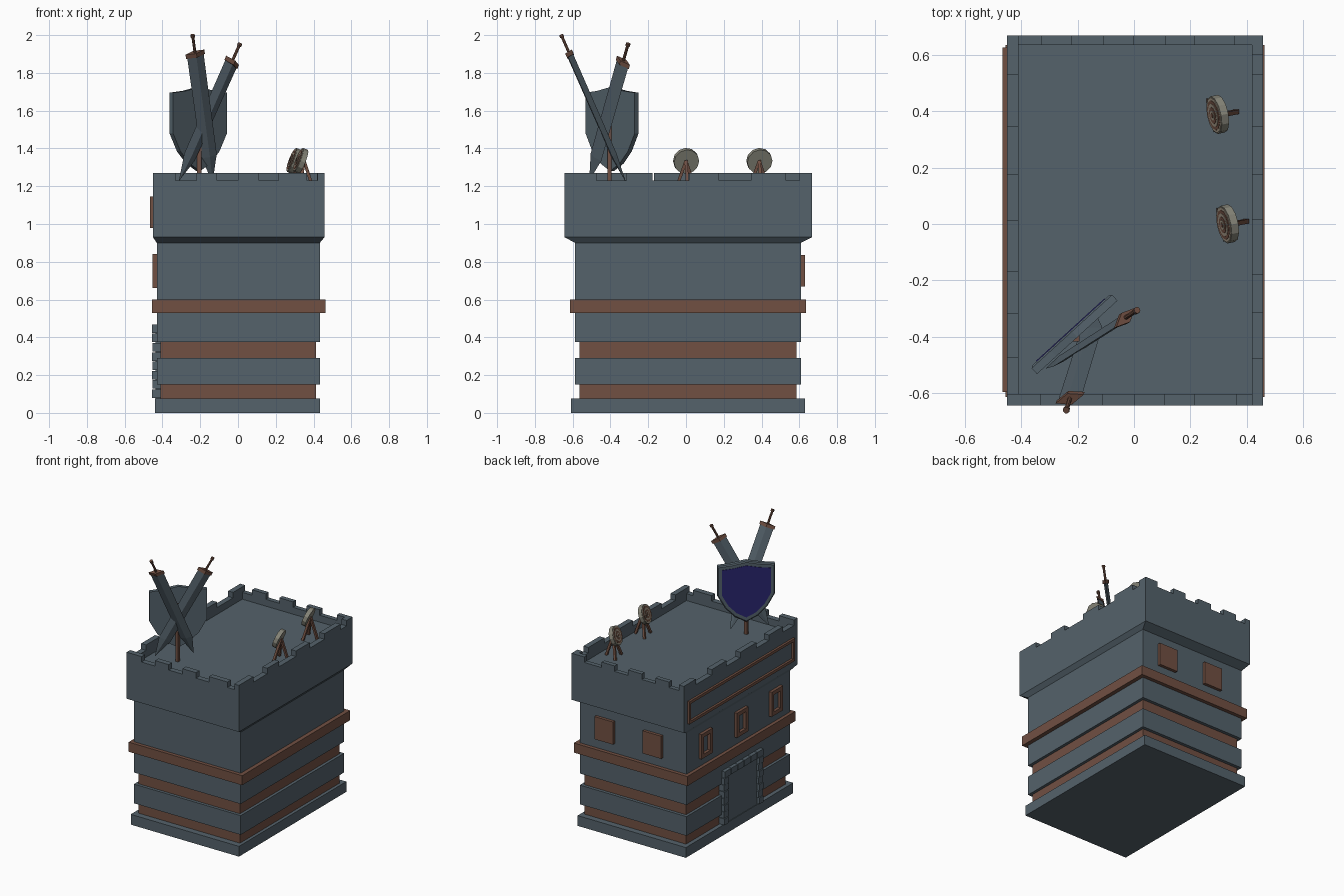
import bpy
import bmesh
from math import radians, sin, cos
from mathutils import Matrix, Vector

cube = bpy.data.objects.get("Cube")
if cube:
    bpy.data.objects.remove(cube, do_unlink=True)


def material(name, r, g, b):
    m = bpy.data.materials.new(name)
    m.use_nodes = True
    m.diffuse_color = (r, g, b, 1)
    m.node_tree.nodes["Principled BSDF"].inputs["Base Color"].default_value = (r, g, b, 1)
    return m


SLATE = material("slate_stone", .089, .122, .147)
TIMBER = material("brown_timber", .165, .08, .055)
BLUE = material("shield_blue", .022, .018, .155)
STRAW = material("straw_grey", .24, .235, .19)
CREAM = material("target_cream", .35, .30, .23)


def finish(name, bm, mat, matrix=None):
    if matrix:
        bm.transform(matrix)
    bmesh.ops.recalc_face_normals(bm, faces=bm.faces)
    mesh = bpy.data.meshes.new(name)
    bm.to_mesh(mesh)
    bm.free()
    mesh.materials.append(mat)
    ob = bpy.data.objects.new(name, mesh)
    bpy.context.collection.objects.link(ob)
    return ob


def loft(name, rings, mat, matrix=None):
    """Skin a list of equal-length point loops and cap both ends."""
    bm = bmesh.new()
    loops = [[bm.verts.new(p) for p in ring] for ring in rings]
    n = len(loops[0])
    for a, b in zip(loops, loops[1:]):
        for i in range(n):
            j = (i + 1) % n
            bm.faces.new((a[i], a[j], b[j], b[i]))
    bm.faces.new(loops[0][::-1])
    bm.faces.new(loops[-1])
    return finish(name, bm, mat, matrix)


def rect(x, y, z):
    return [(x[0], y[0], z), (x[1], y[0], z), (x[1], y[1], z), (x[0], y[1], z)]


def box(name, x, y, z, mat, matrix=None):
    return loft(name, [rect(x, y, z[0]), rect(x, y, z[1])], mat, matrix)


def axes(origin, x, z):
    """Matrix whose z axis is z and whose x axis is x made square to it."""
    z = Vector(z).normalized()
    x = Vector(x)
    x = (x - z * x.dot(z)).normalized()
    m = Matrix((x, z.cross(x), z)).transposed().to_4x4()
    m.translation = origin
    return m


def beam(name, a, b, half, mat):
    a, b = Vector(a), Vector(b)
    side = (1, 0, 0) if abs((b - a).normalized().x) < .9 else (0, 1, 0)
    box(name, (-half, half), (-half, half), (0, (b - a).length), mat, axes(a, side, b - a))


def disc(name, radius, z0, z1, mat, matrix, sides=12):
    bm = bmesh.new()
    bmesh.ops.create_cone(bm, cap_ends=True, segments=sides, radius1=radius, radius2=radius,
                          depth=z1 - z0, matrix=Matrix.Translation((0, 0, (z0 + z1) / 2)))
    return finish(name, bm, mat, matrix)


# Stacked stone courses and timber bands
BX, BY = (-.43, .433), (-.587, .608)
OX, OY = (-.45, .458), (-.643, .668)
IX, IY = (-.41, .418), (-.603, .635)
box("plinth", (-.44, .435), (-.61, .63), (0, .075), SLATE)
box("timber_core", (-.41, .412), (-.565, .585), (.075, .53), TIMBER)
box("lower_stone_course", BX, BY, (.15, .29), SLATE)
box("middle_stone_course", BX, BY, (.375, .53), SLATE)
box("timber_belt", (-.455, .463), (-.613, .635), (.53, .6), TIMBER)

# Upper storey, flared parapet and sunken roof
loft("upper_storey", [rect(BX, BY, .6), rect(BX, BY, .9), rect(OX, OY, .93), rect(OX, OY, 1.23),
                      rect(IX, IY, 1.23), rect(IX, IY, 1.18)], SLATE)

# Merlons fill the spans between the notches of each wall


def merlons(name, start, end, notches, make):
    cuts = [start] + [v for n in notches for v in n] + [end]
    for a, b in zip(cuts[::2], cuts[1::2]):
        if b - a > .005:
            make(name, (a, b))


def wall_along_x(y):
    return lambda name, span: box(name, span, y, (1.23, 1.27), SLATE)


def wall_along_y(x):
    return lambda name, span: box(name, x, span, (1.23, 1.27), SLATE)


merlons("front_merlon", *OX, [(-.33, -.22), (-.11, 0), (.11, .215), (.365, .42)],
        wall_along_x((OY[0], IY[0])))
merlons("back_merlon", *OX, [(-.41, -.33), (-.22, -.11), (0, .11), (.215, .355)],
        wall_along_x((IY[1], OY[1])))
merlons("left_merlon", *IY, [(-.475, -.315), (-.178, .015), (.175, .345), (.53, .6)],
        wall_along_y((IX[1], OX[1])))
merlons("right_merlon", *IY, [(-.6, -.475), (-.315, -.17), (.015, .175), (.345, .53)],
        wall_along_y((OX[0], IX[0])))


# Timber frames on the door side
def frame(name, x, y, z, bar):
    for zz in ((z[0], z[0] + bar), (z[1] - bar, z[1])):
        box(name + "_rail", x, y, zz, TIMBER)
    for yy in ((y[0], y[0] + bar), (y[1] - bar, y[1])):
        box(name + "_stile", x, yy, (z[0] + bar, z[1] - bar), TIMBER)


frame("sign_frame", (-.466, -.445), (-.595, .625), (.98, 1.145), .02)
for y in (.4, -.01, -.41):
    frame("window_frame", (-.452, -.425), (y - .065, y + .065), (.66, .84), .028)

# Shutters on the back wall
for x in (.225, -.165):
    box("back_shutter", (x - .075, x + .075), (.6, .63), (.67, .835), TIMBER)

# Doorway with block jambs and lintel
box("door_panel", (-.436, -.4), (-.2, .16), (.075, .43), SLATE)
for side, edge in ((1, .205), (-1, -.245)):
    for i in range(7):
        z = .08 + i * .049
        inner = edge - side * (.055 if i % 2 else .045)
        box("jamb_block", (-.456 + .004 * (i % 2), -.4), sorted((edge, inner)), (z, z + .045), SLATE)
for i in range(6):
    y = -.245 + i * .075
    box("lintel_block", (-.456, -.4), (y, y + .071), (.423, .468), SLATE)

# Archery targets on tripods
tilt, turn = radians(21), radians(12)
normal = (-cos(tilt) * cos(turn), -cos(tilt) * sin(turn), sin(tilt))
for cx, cy in ((.33, 0), (.295, .388)):
    m = axes((cx, cy, 1.335), (0, 1, 0), normal)
    disc("target_body", .068, -.016, .012, STRAW, m)
    for i, r in enumerate((.064, .054, .042, .030, .018, .009)):
        disc("target_ring", r, .012, .014 + i * .0015, TIMBER if i % 2 else CREAM, m)
    for fx, fy in ((-.03, .05), (-.005, -.055), (.07, .01)):
        beam("target_leg", (cx + fx, cy + fy, 1.18), (cx + .02, cy, 1.335), .008, TIMBER)

# Shield on a post
SHIELD = [(0, 1.28), (.075, 1.32), (.14, 1.385), (.193, 1.48), (.193, 1.695), (.1, 1.705), (0, 1.725)]
outline = SHIELD + [(-u, z) for u, z in SHIELD[-2:0:-1]]
facing = (-.674, .739, 0)
m = axes((-.212, -.39, 1.52), (.739, .674, 0), facing)
sign = m.col[1].z


def shield_ring(scale, depth):
    return [(u * scale, (z - 1.52) * scale * sign, depth) for u, z in outline]


loft("shield_body", [shield_ring(1, -.016), shield_ring(1, .012), shield_ring(.96, .018)], SLATE, m)
loft("shield_field", [shield_ring(.85, .016), shield_ring(.85, .021)], BLUE, m)
beam("shield_post", (-.205, -.405, 1.18), (-.205, -.405, 1.6), .011, TIMBER)


# Crossed swords
def sword(guard, tip, width_dir):
    guard, tip = Vector(guard), Vector(tip)
    length = (tip - guard).length
    m = axes(guard, width_dir, tip - guard)

    def section(w, t, z):
        return [(w, 0, z), (0, t, z), (-w, 0, z), (0, -t, z)]

    loft("sword_blade", [section(.047, .014, 0), section(.044, .013, length * .8),
                         section(.001, .001, length)], SLATE, m)
    loft("sword_guard", [section(.054, .022, -.016), section(.054, .022, .008)], TIMBER, m)
    disc("sword_grip", .008, -.105, -.016, TIMBER, m, 8)
    disc("sword_pommel", .012, -.118, -.103, TIMBER, m, 8)


sword((-.226, -.614, 1.895), (-.135, -.32, 1.225), (.95, .3, .26))
sword((-.035, -.335, 1.852), (-.312, -.512, 1.23), (.7, .7, -.45))
